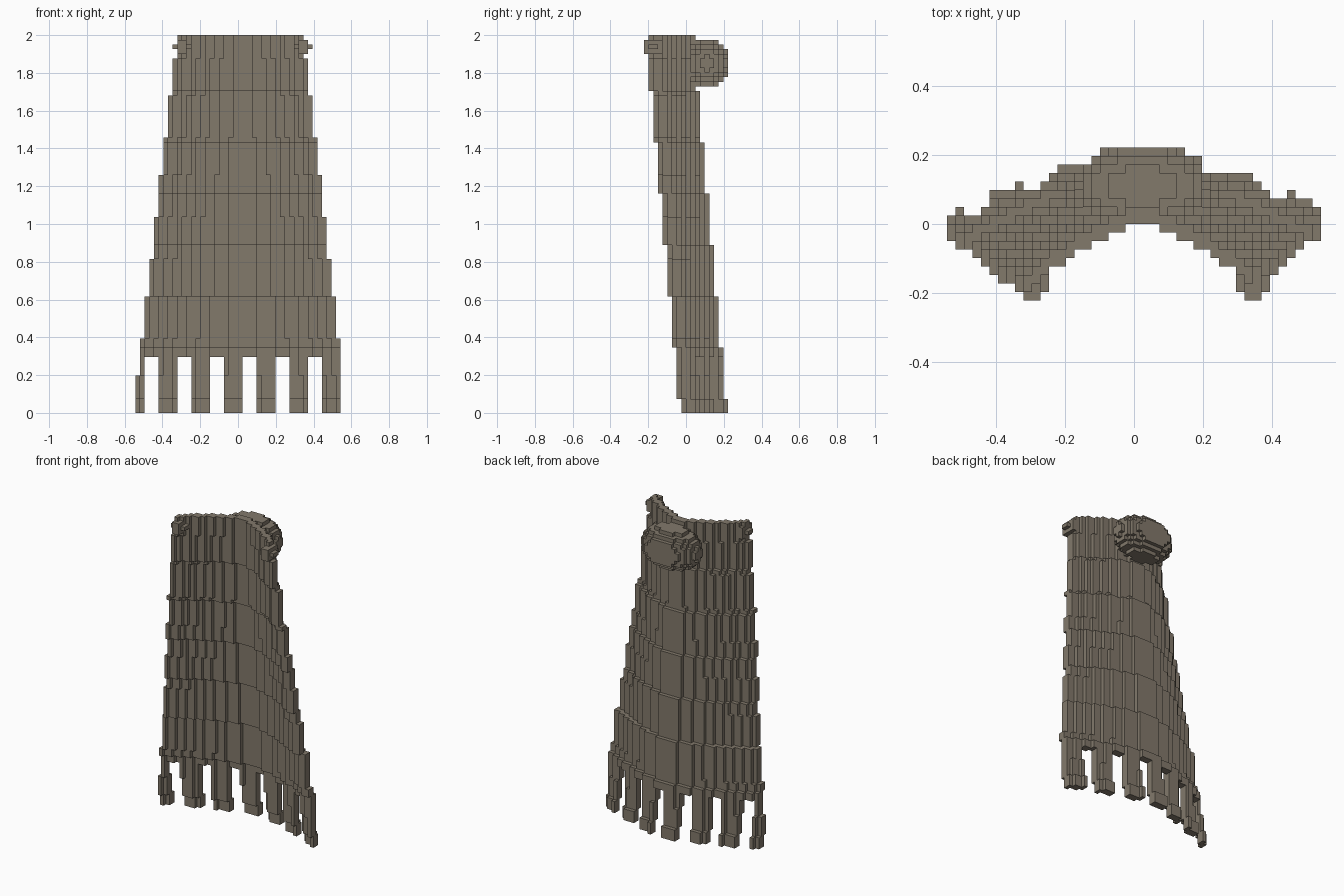
import bpy, bmesh, math

cube = bpy.data.objects.get("Cube")
if cube:
    bpy.data.objects.remove(cube, do_unlink=True)

ROWS = 81                 # block rows in the full height
SIZE = 2 / ROWS           # edge length of one block
BAND = 11                 # rows between backward steps of the cloth
FRINGE_ROWS = 12

cloth = bpy.data.materials.new("grey_brown_cloth")
cloth.use_nodes = True
COLOUR = (0.225, 0.192, 0.148, 1)
cloth.diffuse_color = COLOUR
cloth.node_tree.nodes["Principled BSDF"].inputs["Base Color"].default_value = COLOUR

# The six directions, each with the corners of its block face
SIDES = []
for axis in range(3):
    for sign in (0, 1):
        ring = [(0, 0), (1, 0), (1, 1), (0, 1)]
        corners = []
        for a, b in (ring if sign else ring[::-1]):
            corner = [0, 0, 0]
            corner[axis] = sign
            corner[(axis + 1) % 3] = a
            corner[(axis + 2) % 3] = b
            corners.append(corner)
        step = [0, 0, 0]
        step[axis] = 2 * sign - 1
        SIDES.append((step, corners))


def add(p, q):
    return tuple(a + b for a, b in zip(p, q))


def build_blocks(name, cells, solid):
    """Make the outer skin of a set of blocks, merging flat areas."""
    bm = bmesh.new()
    verts = {}
    for cell in sorted(cells):
        for step, corners in SIDES:
            if add(cell, step) in solid:
                continue
            face = []
            for corner in corners:
                key = add(cell, corner)
                if key not in verts:
                    verts[key] = bm.verts.new([c * SIZE for c in key])
                face.append(verts[key])
            bm.faces.new(face)
    bmesh.ops.dissolve_limit(bm, angle_limit=0.01, verts=bm.verts[:], edges=bm.edges[:])
    mesh = bpy.data.meshes.new(name)
    bm.to_mesh(mesh)
    bm.free()
    mesh.materials.append(cloth)
    bpy.context.collection.objects.link(bpy.data.objects.new(name, mesh))


def ellipsoid(centre, radii):
    """Blocks whose middle lies inside an ellipsoid."""
    spans = [range(math.floor(c - r) - 1, math.ceil(c + r) + 1) for c, r in zip(centre, radii)]
    return {(i, j, k) for i in spans[0] for j in spans[1] for k in spans[2]
            if sum(((n + 0.5 - c) / r) ** 2
                   for n, c, r in zip((i, j, k), centre, radii)) <= 1}


# Flared, curved cloth that leans back one block per band
cape, fringe = set(), set()
for k in range(ROWS):
    reach = 13 + max(0, math.ceil((76 - k) / 8.6))
    back = min(7, max(0, math.ceil((69 - k) / BAND)))
    for i in range(-reach, reach + 1):
        hanging = k < FRINGE_ROWS
        if hanging and (i + 24) % 7 >= 4:
            continue
        drop = 8 * (abs(i - 0.5) / (reach + 0.5)) ** 1.5
        inner = back - round(drop)
        for j in (inner, inner + 1):
            (fringe if hanging else cape).add((i, j, k))

# Rolled hood at the back and a round clasp at each shoulder
hood = ellipsoid((1, 4.5, 75), (8, 4.9, 5.2))
right_clasp = ellipsoid((-12, -7, 78.5), (1.73, 2, 1.73))
left_clasp = ellipsoid((14, -7, 78.5), (1.73, 2, 1.73))

solid = cape | fringe | hood | right_clasp | left_clasp
build_blocks("cape_cloth", cape, solid)
build_blocks("hem_fringe", fringe, solid)
build_blocks("rolled_hood", hood - cape, solid)
build_blocks("right_clasp", right_clasp - cape, solid)
build_blocks("left_clasp", left_clasp - cape, solid)
